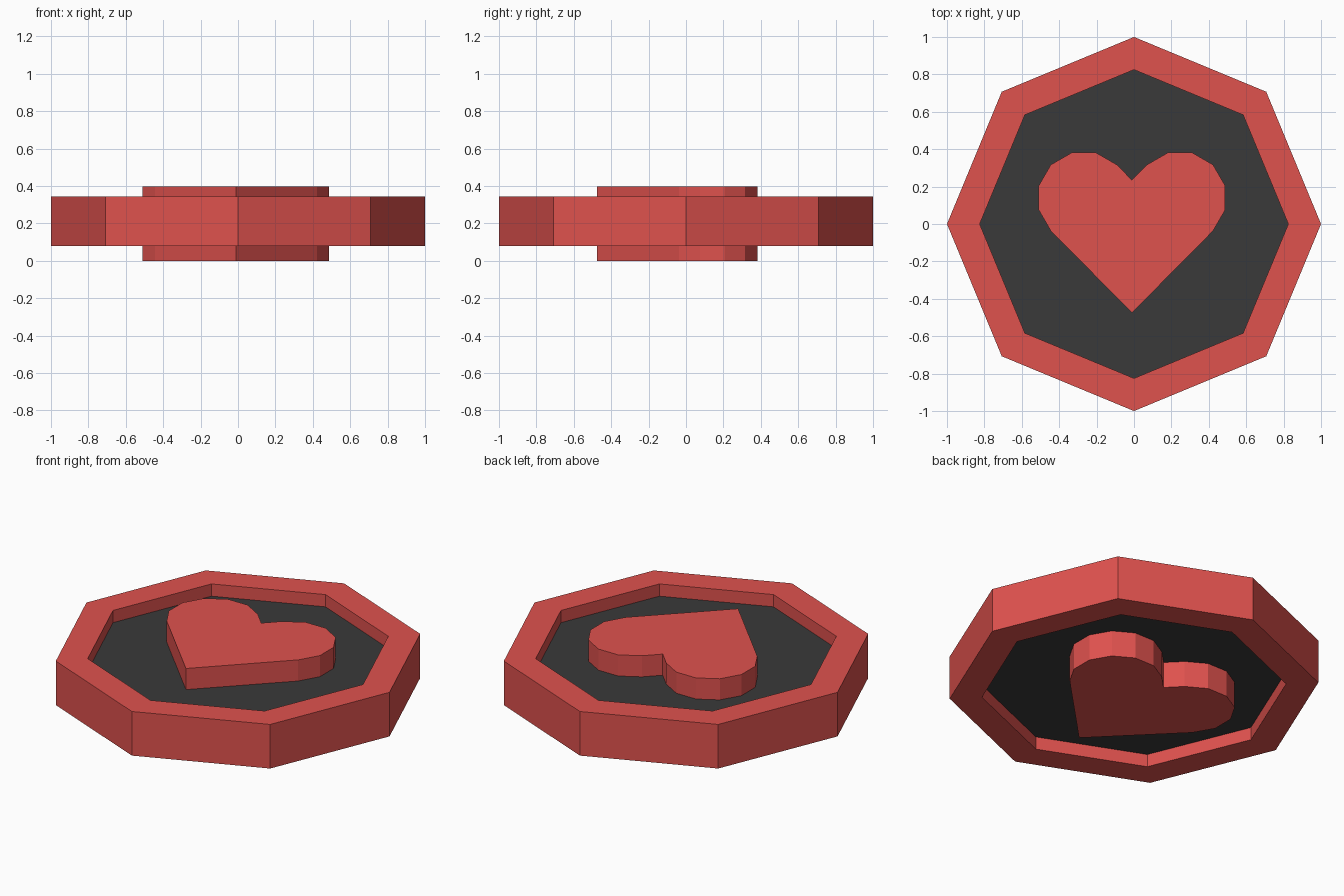
import bpy
import bmesh
from math import cos, sin, radians

cube = bpy.data.objects.get("Cube")
if cube:
    bpy.data.objects.remove(cube)


def material(name, rgb):
    mat = bpy.data.materials.new(name)
    mat.use_nodes = True
    mat.diffuse_color = (*rgb, 1)
    mat.node_tree.nodes["Principled BSDF"].inputs["Base Color"].default_value = (*rgb, 1)
    return mat


def circle(radius, sides):
    return [(radius * cos(radians(360 * i / sides)), radius * sin(radians(360 * i / sides)))
            for i in range(sides)]


def prism(name, outline, bottom, top, mat, hole=None):
    """Extrude an outline upwards; a hole outline of equal length makes it a ring."""
    bm = bmesh.new()
    count = len(outline)

    def loop(points, z):
        return [bm.verts.new((x, y, z)) for x, y in points]

    def bridge(a, b):
        for i in range(count):
            j = (i + 1) % count
            bm.faces.new((a[i], a[j], b[j], b[i]))

    low, high = loop(outline, bottom), loop(outline, top)
    bridge(low, high)
    if hole:
        hole_low, hole_high = loop(hole, bottom), loop(hole, top)
        bridge(high, hole_high)
        bridge(hole_high, hole_low)
        bridge(hole_low, low)
    else:
        bm.faces.new(high)
        bm.faces.new(low[::-1])
    bmesh.ops.recalc_face_normals(bm, faces=bm.faces)
    mesh = bpy.data.meshes.new(name)
    bm.to_mesh(mesh)
    bm.free()
    mesh.materials.append(mat)
    obj = bpy.data.objects.new(name, mesh)
    bpy.context.collection.objects.link(obj)
    return obj


red = material("coral red", (0.74, 0.084, 0.076))
charcoal = material("charcoal", (0.042, 0.042, 0.042))

# Octagonal rim and the recessed panel held inside it
prism("rim", circle(1.0, 8), 0.08, 0.343, red, hole=circle(0.825, 8))
prism("panel", circle(0.84, 8), 0.156, 0.27, charcoal)

# Heart passing through the panel: a lobe of arc points, mirrored, with tip and notch
middle, lobe_x, lobe_y, lobe_r = -0.011, 0.257, 0.14, 0.25
lobe = [(lobe_x + lobe_r * cos(radians(a)), lobe_y + lobe_r * sin(radians(a)))
        for a in range(-45, 136, 30)]
half = [(0, -0.475)] + lobe + [(0, 0.235)]
heart = half + [(-x, y) for x, y in reversed(lobe)]
prism("heart", [(x + middle, y) for x, y in heart], 0, 0.396, red)
